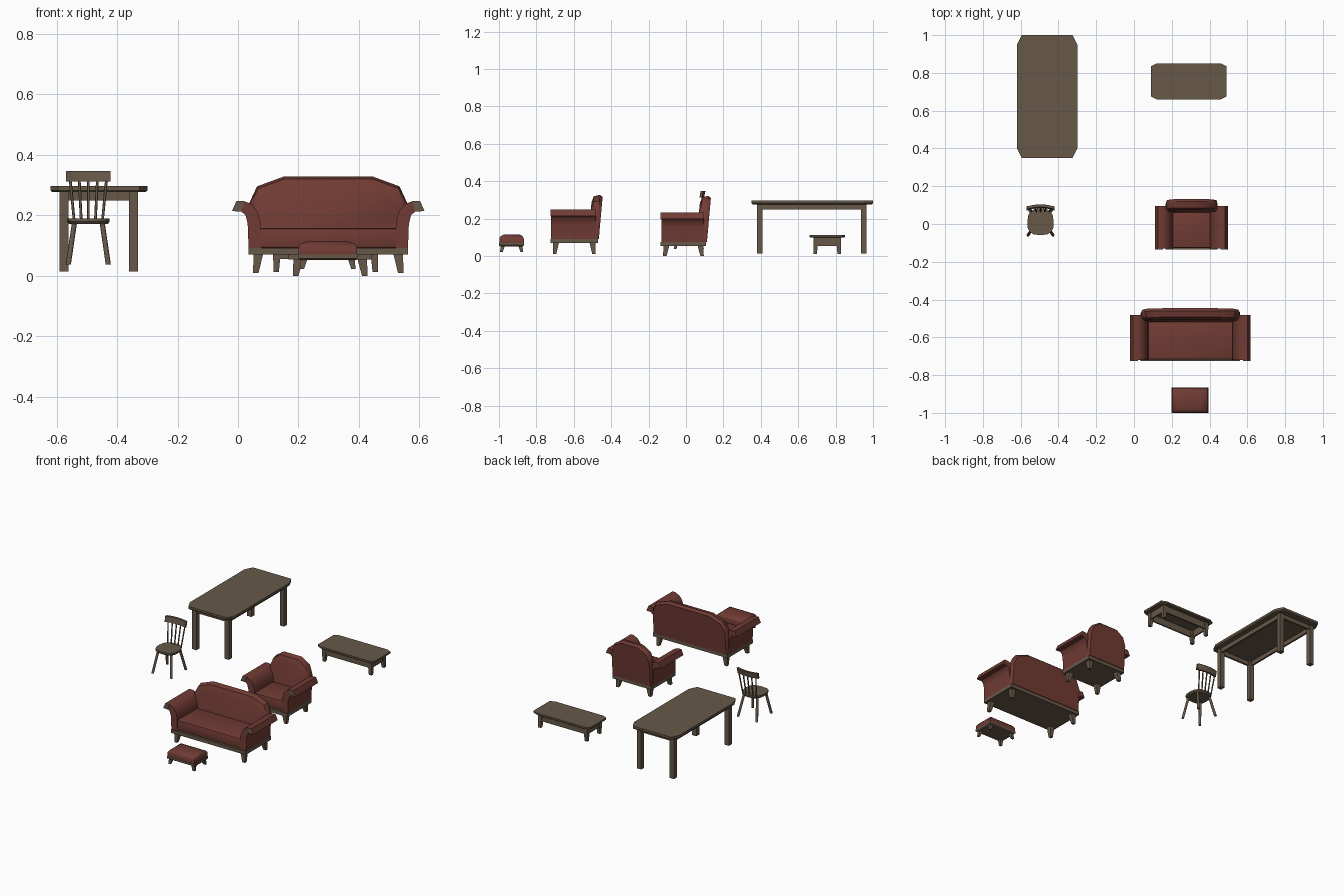
import bpy, bmesh, math
from mathutils import Vector

if "Cube" in bpy.data.objects:
    bpy.data.objects.remove(bpy.data.objects["Cube"])


def material(name, rgb):
    m = bpy.data.materials.new(name)
    m.diffuse_color = (*rgb, 1)
    m.use_nodes = True
    m.node_tree.nodes["Principled BSDF"].inputs["Base Color"].default_value = m.diffuse_color
    return m


WOOD = material("brown wood", (0.135, 0.098, 0.066))
RED = material("red upholstery", (0.165, 0.044, 0.034))


def loft(name, rings, mat, smooth=0, bevel=0):
    """Join matching rings of points into a closed solid."""
    bm = bmesh.new()
    vs = [[bm.verts.new(p) for p in r] for r in rings]
    n = len(vs[0])
    bm.faces.new(vs[0])
    bm.faces.new(vs[-1])
    for a, b in zip(vs, vs[1:]):
        for i in range(n):
            j = (i + 1) % n
            bm.faces.new((a[i], a[j], b[j], b[i]))
    if bevel:
        bmesh.ops.bevel(bm, geom=bm.edges[:], offset=bevel, segments=2, affect='EDGES', profile=0.5)
    bmesh.ops.recalc_face_normals(bm, faces=bm.faces[:])
    me = bpy.data.meshes.new(name)
    bm.to_mesh(me)
    bm.free()
    me.materials.append(mat)
    ob = bpy.data.objects.new(name, me)
    bpy.context.collection.objects.link(ob)
    if smooth:
        bpy.context.view_layer.objects.active = ob
        ob.select_set(True)
        bpy.ops.object.shade_smooth_by_angle(angle=math.radians(smooth))
        ob.select_set(False)
    return ob


def rect(x0, x1, y0, y1, z, cx=0, cy=0):
    """Rectangle ring, with optional cut corners."""
    if not cx:
        return [(x0, y0, z), (x1, y0, z), (x1, y1, z), (x0, y1, z)]
    return [(x0 + cx, y0, z), (x1 - cx, y0, z), (x1, y0 + cy, z), (x1, y1 - cy, z),
            (x1 - cx, y1, z), (x0 + cx, y1, z), (x0, y1 - cy, z), (x0, y0 + cy, z)]


def box(name, x0, x1, y0, y1, z0, z1, mat, **kw):
    return loft(name, [rect(x0, x1, y0, y1, z0), rect(x0, x1, y0, y1, z1)], mat, **kw)


def leg(name, top, foot, rt, rf):
    """Square tapered leg between two points."""
    loft(name, [rect(p[0] - r, p[0] + r, p[1] - r, p[1] + r, p[2])
                for p, r in ((foot, rf), (top, rt))], WOOD)


def four_legs(name, x0, x1, y0, y1, z0, z1, rt, rf, splay=0):
    for x, sx in ((x0, -1), (x1, 1)):
        for y, sy in ((y0, -1), (y1, 1)):
            leg(name, (x, y, z1), (x + sx * splay, y + sy * splay, z0), rt, rf)


def rod(name, a, b, r, sides=6):
    """Thin round bar between two points, cut level at its ends."""
    loft(name, [[(p[0] + r * math.cos(t * math.tau / sides), p[1] + r * math.sin(t * math.tau / sides), p[2])
                 for t in range(sides)] for p in (a, b)], WOOD, smooth=65)


def aprons(name, x0, x1, y0, y1, z0, z1, t):
    for y in (y0, y1 - t):
        box(name, x0, x1, y, y + t, z0, z1, WOOD)
    for x in (x0, x1 - t):
        box(name, x, x + t, y0 + t, y1 - t, z0, z1, WOOD)


# dining table
loft("dining_table_top", [rect(-.615, -.305, .355, .995, .277, .025, .05),
                          rect(-.62, -.30, .35, 1, .283, .025, .05),
                          rect(-.62, -.30, .35, 1, .297, .025, .05)], WOOD)
four_legs("dining_table_leg", -.575, -.345, .395, .95, .015, .277, .015, .015)
aprons("dining_table_apron", -.585, -.335, .385, .96, .25, .278, .012)

# coffee table
loft("coffee_table_top", [rect(.095, .485, .665, .845, .098, .03, .015),
                          rect(.09, .49, .66, .85, .102, .03, .015),
                          rect(.09, .49, .66, .85, .113, .03, .015)], WOOD)
four_legs("coffee_table_leg", .13, .45, .695, .815, .012, .1, .014, .009, .004)
aprons("coffee_table_apron", .12, .46, .685, .825, .055, .1, .01)

# wooden chair
CX, CY = -.495, .012
seat = []
for i in range(16):
    t = i * math.tau / 16
    c, s = math.cos(t), math.sin(t)
    seat.append((CX + .07 * math.copysign(abs(c) ** .75, c) * (1 - .06 * s),
                 CY + .071 * math.copysign(abs(s) ** .75, s)))
loft("chair_seat", [[(CX + (x - CX) * k, CY + (y - CY) * k, z) for x, y in seat]
                    for z, k in ((.172, .92), (.179, 1), (.189, 1))], WOOD)
for sx in (-1, 1):
    for y, fy in ((-.03, -.058), (.055, .088)):
        rod("chair_leg", (CX + sx * .046, y, .175), (CX + sx * .066, fy, .038), .0085)
for i in range(-2, 3):
    rod("chair_spindle", (CX + i * .0235, .068, .185), (CX + i * .03, .088, .318), .0045)
# curved top rail
rail = []
for i in range(7):
    u = i / 3 - 1
    y = .096 - .012 * u * u
    x = CX + u * .073
    rail.append([(x, y - .012, .312), (x, y, .312), (x, y + .008, .347), (x, y - .006, .347)])
loft("chair_top_rail", rail, WOOD, smooth=30)

# footstool
loft("footstool_base", [rect(.205, .39, -.992, -.872, .052), rect(.198, .395, -1, -.865, .058),
                        rect(.198, .395, -1, -.865, .07)], WOOD)
loft("footstool_cushion", [rect(.2, .393, -.998, -.867, .07), rect(.2, .393, -.998, -.867, .094),
                           rect(.209, .384, -.991, -.874, .107), rect(.235, .358, -.972, -.893, .116)],
     RED, smooth=50)
four_legs("footstool_leg", .218, .375, -.98, -.885, .022, .054, .011, .007, .007)

# arm cross-section: outward offset from the base edge, height above the base
ARM = [(-.042, 0), (0, 0), (.003, .08), (.010, .108), (.024, .121), (.055, .122),
       (.040, .156), (.014, .155), (-.010, .145), (-.030, .120), (-.040, .085)]


def sofa(name, x0, x1, yf, yb, zb, foot, steps, top):
    """Upholstered seat; steps are (inset, height) points of the back outline."""
    cx = (x0 + x1) / 2
    # base frame and feet
    box(name + "_base", x0, x1, yf, yb, zb - .022, zb, WOOD)
    four_legs(name + "_foot", x0 + .032, x1 - .032, yf + .03, yb - .03, foot, zb - .02, .016, .009, .008)
    # seat
    box(name + "_seat", x0 + .03, x1 - .03, yf + .008, yb - .04, zb, zb + .066, RED, smooth=40, bevel=.008)
    # rolled arms with wooden front caps
    for edge, s in ((x0, -1), (x1, 1)):
        ring = lambda y, pts: [(edge + s * u, y, zb + z) for u, z in pts]
        loft(name + "_arm", [ring(yf + .004, ARM), ring(yb - .012, ARM)], RED, smooth=40)
        loft(name + "_arm_cap", [ring(yf, ARM[4:8]), ring(yf + .005, ARM[4:8])], WOOD)
    # leaning back with a stepped crown
    half = (x1 - x0) / 2
    side = [(half, zb)] + [(half - i, z) for i, z in steps]
    outline = side + [(-x, z) for x, z in reversed(side)]
    rings = []
    for y, k, drop in ((-.055, .95, .04), (-.043, .985, .008), (-.010, 1, 0), (.004, .97, .012)):
        rings.append([(cx + x * k, yb + y + (z - zb) * .085,
                       z - drop * (z - zb) / (top - zb)) for x, z in outline])
    loft(name + "_back", rings, RED, smooth=40)


sofa("sofa", .035, .562, -.725, -.47, .092, .01,
     ((.002, .24), (.028, .296), (.115, .328)), .328)
sofa("armchair", .167, .443, -.135, .108, .076, 0,
     ((.002, .235), (.022, .288), (.075, .322)), .322)
